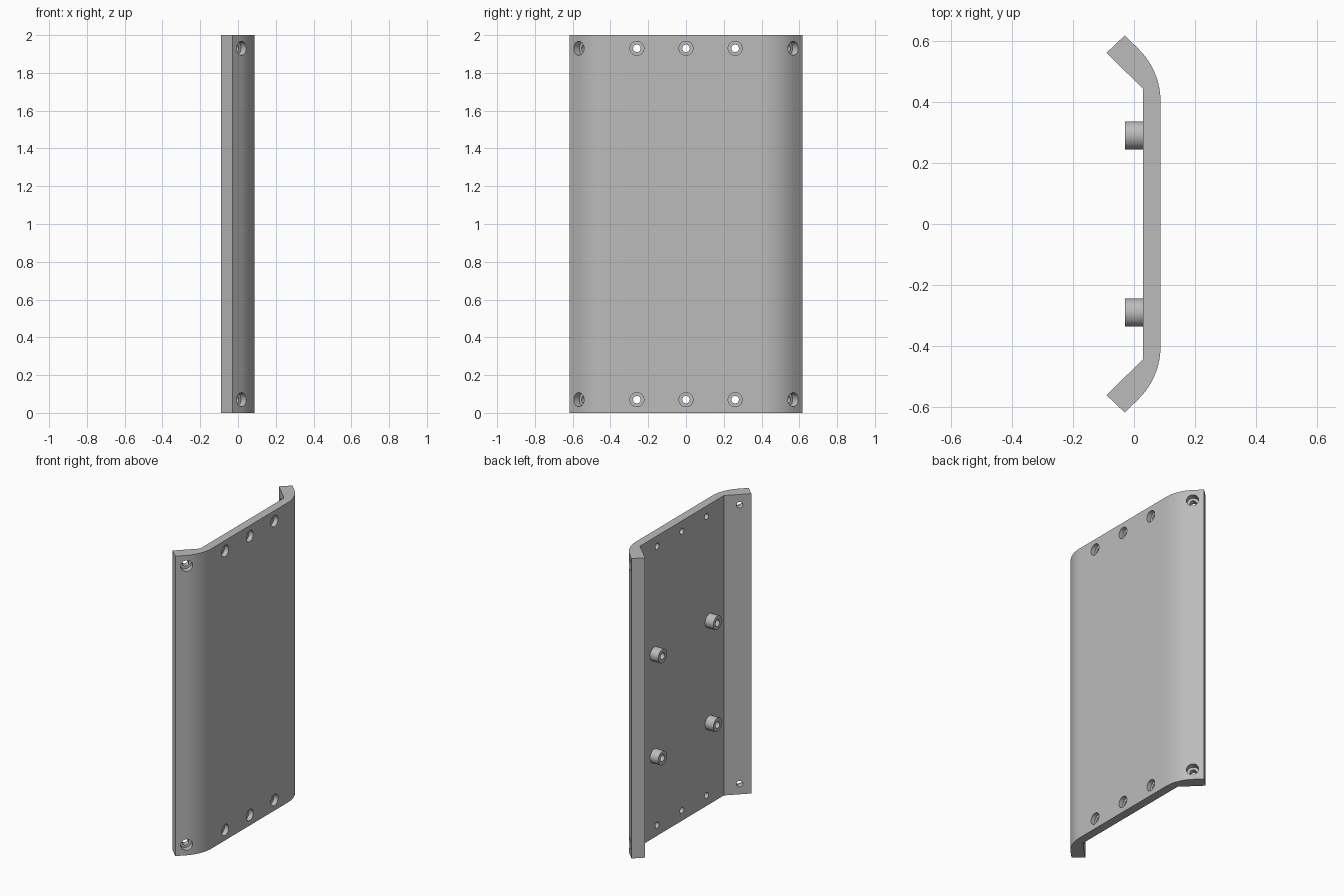
import bpy, bmesh
from math import sin, cos, pi
from mathutils import Vector

cube = bpy.data.objects.get("Cube")
if cube:
    bpy.data.objects.remove(cube, do_unlink=True)

grey = bpy.data.materials.new("plain grey")
grey.use_nodes = True
grey.diffuse_color = (0.5, 0.5, 0.5, 1)
grey.node_tree.nodes["Principled BSDF"].inputs["Base Color"].default_value = grey.diffuse_color


def finish(bm, name):
    bmesh.ops.recalc_face_normals(bm, faces=bm.faces)
    mesh = bpy.data.meshes.new(name)
    bm.to_mesh(mesh)
    bm.free()
    mesh.materials.append(grey)
    ob = bpy.data.objects.new(name, mesh)
    bpy.context.collection.objects.link(ob)
    return ob


def lathe(bm, profile, origin, axis, segs=32):
    """Revolve (radius, height) points around an axis."""
    axis = Vector(axis).normalized()
    side = axis.orthogonal().normalized()
    verts = [bm.verts.new(Vector(origin) + side * r + axis * h) for r, h in profile]
    edges = [bm.edges.new(pair) for pair in zip(verts, verts[1:])]
    out = bmesh.ops.spin(bm, geom=verts + edges, cent=origin, axis=axis,
                         angle=2 * pi, steps=segs, use_merge=True)
    bmesh.ops.remove_doubles(bm, verts=bm.verts, dist=0.0001)


def smooth(ob):
    bpy.ops.object.select_all(action='DESELECT')
    ob.select_set(True)
    bpy.context.view_layer.objects.active = ob
    bpy.ops.object.shade_smooth_by_angle(angle=pi / 6)


# Bent panel: one half of the section, mirrored in y, then extruded upward
R, HEIGHT = 0.24, 2.0
arc = [(0.087 - R * (1 - cos(a)), 0.401 + R * sin(a))
       for a in (pi / 4 * i / 12 for i in range(13))]
half = arc + [(-0.03, 0.617), (-0.09, 0.56), (0.03, 0.442)]
section = half + [(x, -y) for x, y in reversed(half)]
bm = bmesh.new()
face = bm.faces.new([bm.verts.new((x, y, 0)) for x, y in section])
top = bmesh.ops.extrude_face_region(bm, geom=[face])
bmesh.ops.translate(bm, vec=(0, 0, HEIGHT),
                    verts=[v for v in top["geom"] if isinstance(v, bmesh.types.BMVert)])
panel = finish(bm, "bent_panel")

# Counterbored screw holes along the top and bottom edges
def bore(depth):
    return [(0, 0.05), (0.037, 0.05), (0.037, -depth), (0.02, -depth), (0.02, -0.16), (0, -0.16)]

bm = bmesh.new()
for z in (0.07, HEIGHT - 0.07):
    for y in (-0.26, 0, 0.26):
        lathe(bm, bore(0.03), (0.087, y, z), (1, 0, 0))
    for s in (-1, 1):
        lathe(bm, bore(0.04), (0.018, s * 0.567, z), (1, s, 0))
cutter = finish(bm, "hole_cutter")
cutter.hide_render = True
cut = panel.modifiers.new("screw holes", 'BOOLEAN')
cut.operation = 'DIFFERENCE'
cut.solver = 'EXACT'
cut.object = cutter
bpy.context.view_layer.objects.active = panel
bpy.ops.object.modifier_apply(modifier=cut.name)
bpy.data.objects.remove(cutter, do_unlink=True)
smooth(panel)

# Four hollow standoffs on the inner face
standoff = [(0, 0.015), (0.022, 0.015), (0.022, 0.07), (0.046, 0.07), (0.046, 0), (0, 0)]
for level, z in (("lower", 0.545), ("upper", 1.225)):
    for side, y in (("front", -0.29), ("back", 0.29)):
        bm = bmesh.new()
        lathe(bm, standoff, (0.04, y, z), (-1, 0, 0))
        smooth(finish(bm, f"{level}_{side}_standoff"))
